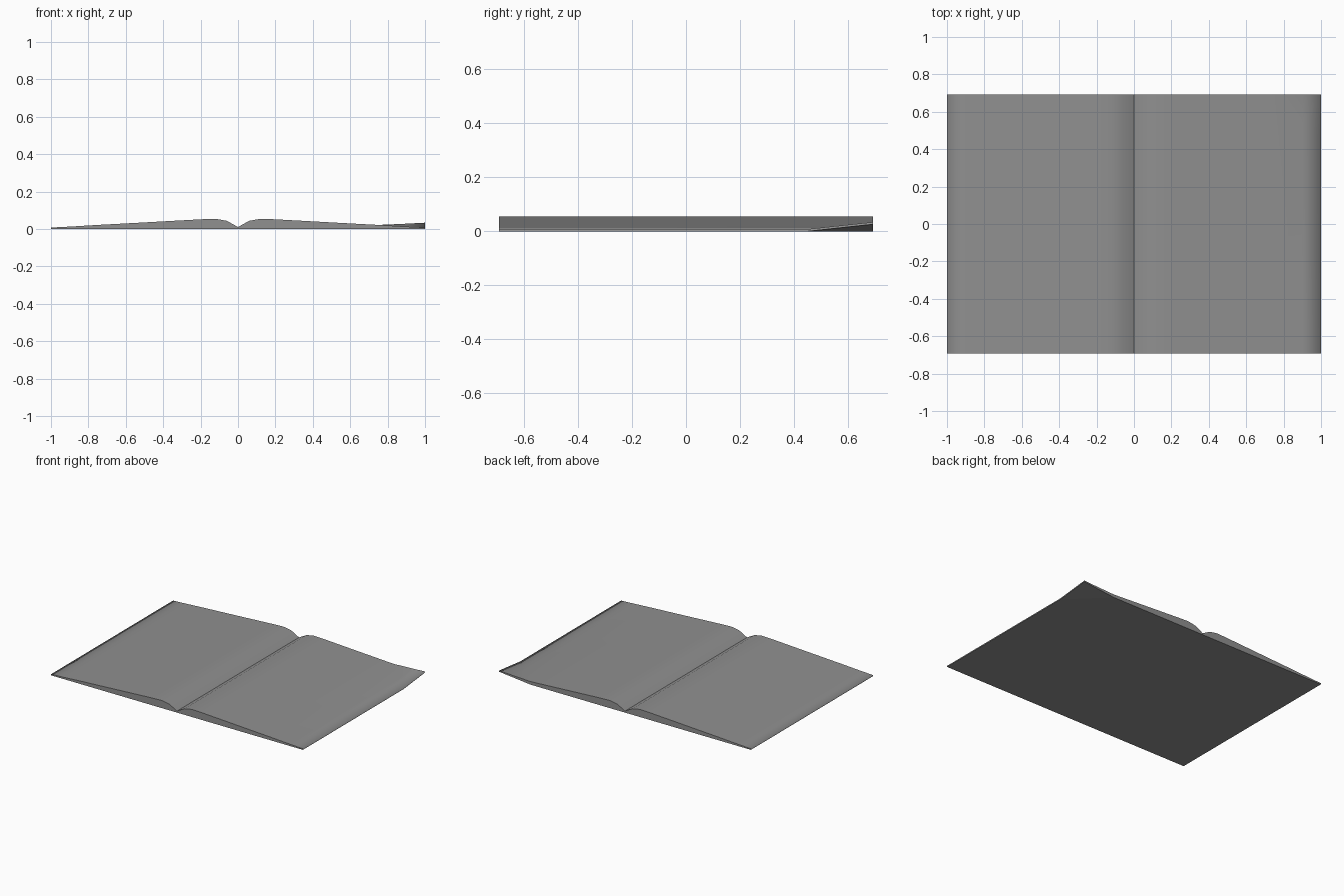
import bpy
import bmesh
from mathutils import Vector

cube = bpy.data.objects.get("Cube")
if cube:
    bpy.data.objects.remove(cube)

HALF_DEPTH = 0.692
FOLD_X, FOLD_Y, LIFT = 0.75, 0.45, 0.026

# Paper material
paper = bpy.data.materials.new("grey_paper")
paper.use_nodes = True
grey = (0.28, 0.28, 0.28, 1.0)
paper.diffuse_color = grey
paper.node_tree.nodes["Principled BSDF"].inputs["Base Color"].default_value = grey

# Cross-section of one half of the open pages, mirrored about the gutter
half = [(0.06, 0.044), (0.12, 0.055), (0.2, 0.052), (0.4, 0.041),
        (0.6, 0.030), (FOLD_X, 0.022), (0.9, 0.013), (1.0, 0.008)]
outline = [(-x, z) for x, z in reversed(half)] + [(0, 0.011)] + half
outline += [(1.0, 0.0), (-1.0, 0.0)]

# Extrude the section along the spine
bm = bmesh.new()
section = bm.faces.new([bm.verts.new((x, -HALF_DEPTH, z)) for x, z in outline])
grown = bmesh.ops.extrude_face_region(bm, geom=[section], use_keep_orig=True)
for v in grown["geom"]:
    if isinstance(v, bmesh.types.BMVert):
        v.co.y = HALF_DEPTH

# Crease and lift the back left page corner
start = Vector((1.0, FOLD_Y, 0))
across = Vector((HALF_DEPTH - FOLD_Y, 1.0 - FOLD_X, 0)).normalized()
bmesh.ops.bisect_plane(bm, geom=bm.verts[:] + bm.edges[:] + bm.faces[:],
                       dist=0.0001, plane_co=start, plane_no=across)
reach = (Vector((1.0, HALF_DEPTH, 0)) - start).dot(across)
for v in bm.verts:
    v.co.z += LIFT * max(0.0, (v.co - start).dot(across)) / reach

# Smooth page surface, with crisp page ends and underside
bmesh.ops.recalc_face_normals(bm, faces=bm.faces[:])


def face_kind(face):
    if abs(face.normal.y) > 0.9:
        return "end"
    return "underside" if face.normal.z < -0.5 else "page"


for f in bm.faces:
    f.smooth = face_kind(f) == "page"
for e in bm.edges:
    e.smooth = len({face_kind(f) for f in e.link_faces}) == 1
    if all(abs(v.co.x) < 0.001 for v in e.verts):
        e.smooth = False

mesh = bpy.data.meshes.new("open_book_pages")
bm.to_mesh(mesh)
bm.free()
mesh.materials.append(paper)
book = bpy.data.objects.new("open_book_pages", mesh)
bpy.context.collection.objects.link(book)
